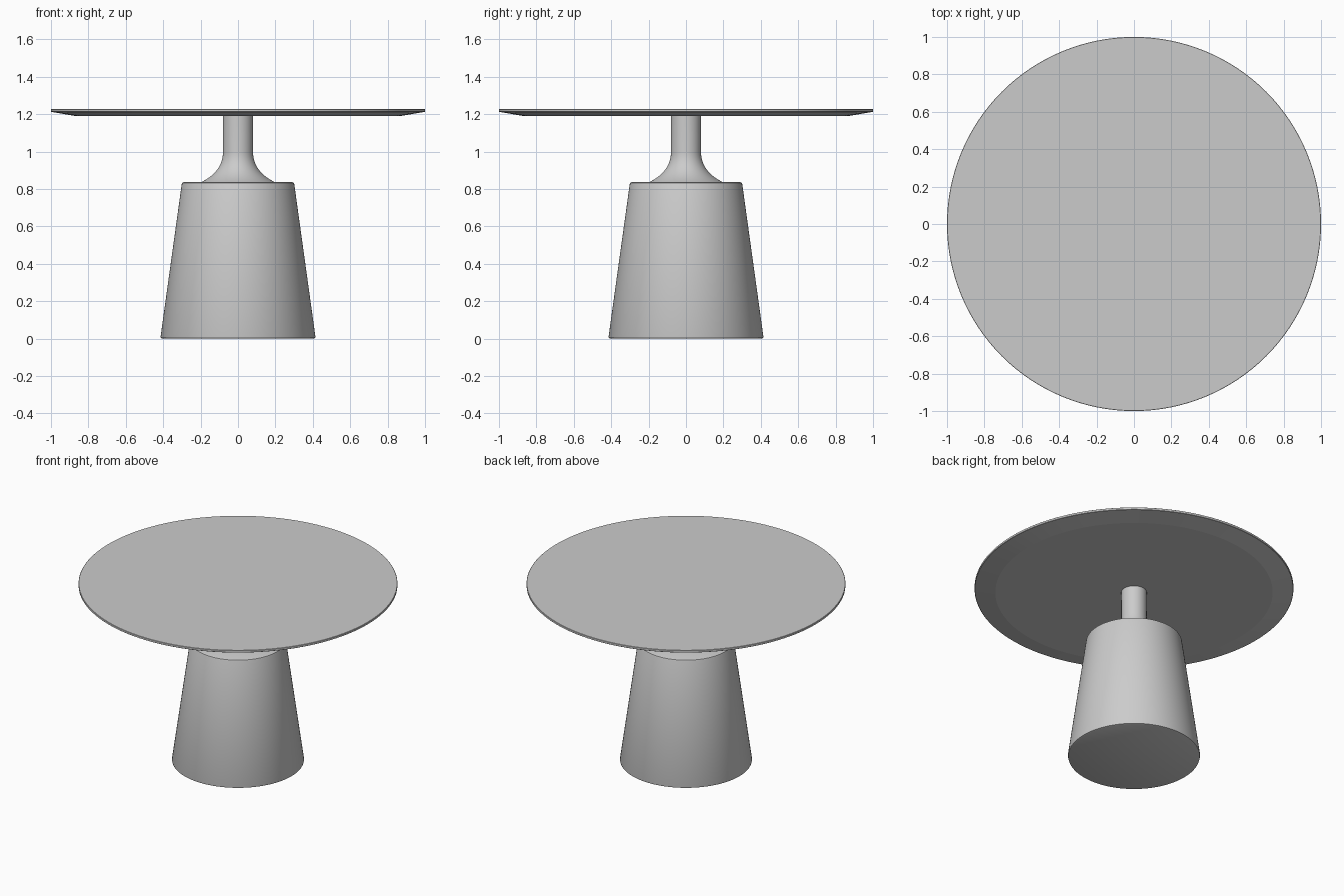
import bpy, bmesh, math

if "Cube" in bpy.data.objects:
    bpy.data.objects.remove(bpy.data.objects["Cube"])

SEGMENTS = 128


def lathe(name, profile, angle=30):
    """Spin an (r, z) profile, listed bottom to top, into a closed solid."""
    bm = bmesh.new()
    rings = []
    for r, z in profile:
        rings.append([bm.verts.new((r * math.cos(2 * math.pi * i / SEGMENTS),
                                    r * math.sin(2 * math.pi * i / SEGMENTS), z))
                      for i in range(SEGMENTS)])
    for low, high in zip(rings, rings[1:]):
        for i in range(SEGMENTS):
            j = (i + 1) % SEGMENTS
            bm.faces.new((low[i], low[j], high[j], high[i]))
    bm.faces.new(rings[0][::-1])
    bm.faces.new(rings[-1])
    mesh = bpy.data.meshes.new(name)
    bm.to_mesh(mesh)
    bm.free()
    obj = bpy.data.objects.new(name, mesh)
    bpy.context.collection.objects.link(obj)
    bpy.ops.object.select_all(action='DESELECT')
    obj.select_set(True)
    bpy.context.view_layer.objects.active = obj
    bpy.ops.object.shade_smooth_by_angle(angle=math.radians(angle))
    return obj


def bezier(a, b, c, d, steps):
    """Points on a cubic curve from a to d."""
    pts = []
    for k in range(steps + 1):
        t = k / steps
        w = ((1 - t) ** 3, 3 * t * (1 - t) ** 2, 3 * t * t * (1 - t), t ** 3)
        pts.append(tuple(sum(wi * p[n] for wi, p in zip(w, (a, b, c, d)))
                         for n in (0, 1)))
    return pts


# Tapered pedestal with small rounded edges
lathe("pedestal_base", [(0.405, 0.0), (0.412, 0.003), (0.414, 0.01),
                        (0.301, 0.825), (0.298, 0.833), (0.291, 0.836)])

# Neck flaring out onto the pedestal
lathe("neck", bezier((0.20, 0.835), (0.13, 0.868), (0.08, 0.92), (0.08, 1.0), 14)
      + [(0.08, 1.192)])

# Thin round top with a bevelled underside
lathe("table_top", [(0.87, 1.19), (0.998, 1.212), (1.0, 1.214),
                    (1.0, 1.226), (0.998, 1.228)], angle=5)
